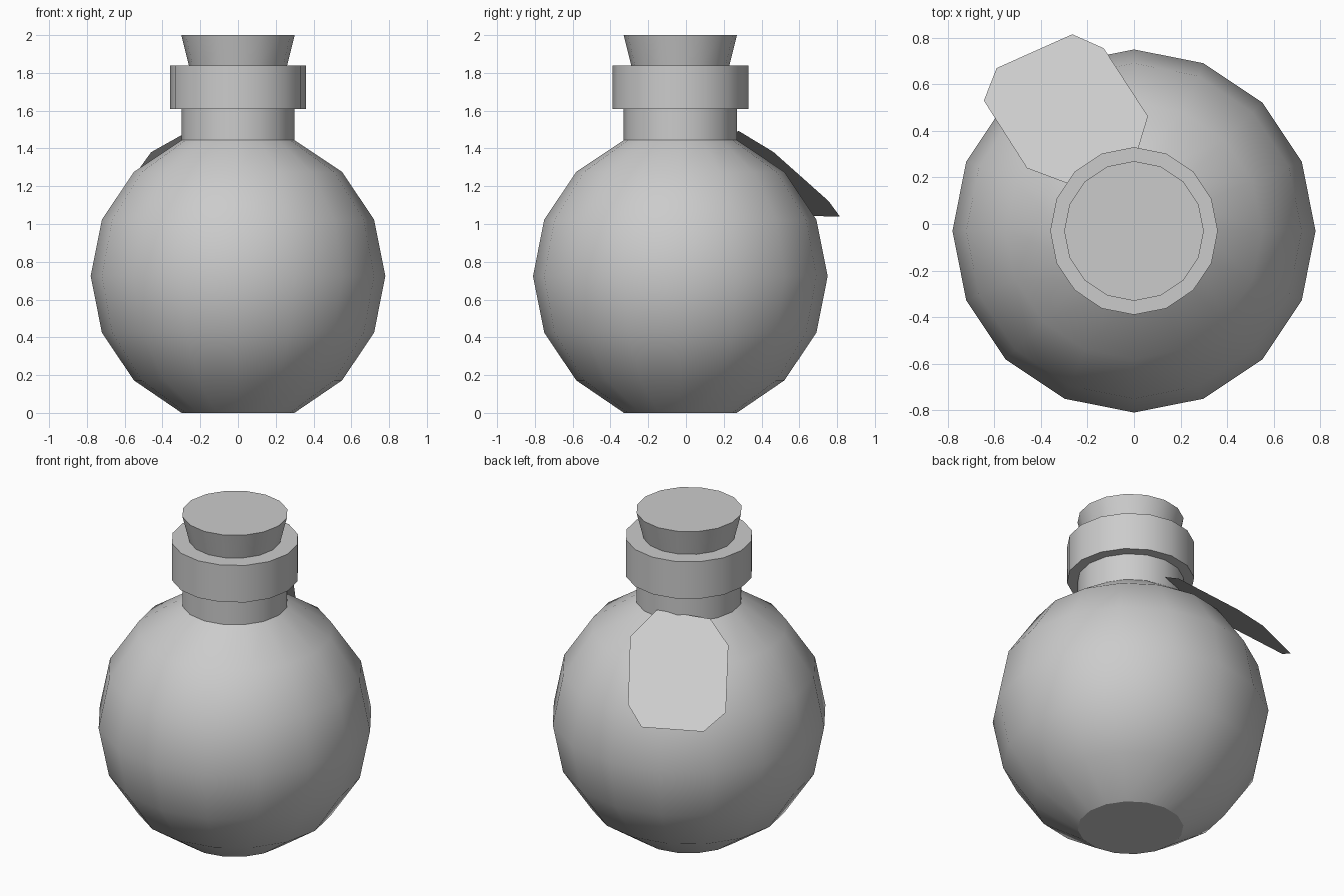
import bpy
import bmesh
import math

cube = bpy.data.objects.get("Cube")
if cube:
    bpy.data.objects.remove(cube)

AXIS_Y = -0.03
SIDES = 16

grey = bpy.data.materials.new("plain grey")
grey.use_nodes = True
grey.diffuse_color = (0.6, 0.6, 0.6, 1)
grey.node_tree.nodes["Principled BSDF"].inputs["Base Color"].default_value = grey.diffuse_color


def finish(name, bm):
    mesh = bpy.data.meshes.new(name)
    bm.to_mesh(mesh)
    bm.free()
    mesh.materials.append(grey)
    mesh.shade_smooth()
    mesh.set_sharp_from_angle(angle=math.radians(28))
    obj = bpy.data.objects.new(name, mesh)
    bpy.context.collection.objects.link(obj)
    return obj


def lathe(name, profile):
    """Turn a (radius, height) profile round the bottle axis and cap both ends."""
    bm = bmesh.new()
    rings = []
    for radius, z in profile:
        angles = [math.tau * i / SIDES for i in range(SIDES)]
        rings.append([bm.verts.new((radius * math.cos(a), radius * math.sin(a), z)) for a in angles])
    for low, high in zip(rings, rings[1:]):
        for i in range(SIDES):
            j = (i + 1) % SIDES
            bm.faces.new((low[i], low[j], high[j], high[i]))
    bm.faces.new(rings[0][::-1])
    bm.faces.new(rings[-1])
    obj = finish(name, bm)
    obj.location.y = AXIS_Y
    return obj


# Round flask body: a sphere cut flat at the base and the neck
R, MID = 0.78, 0.724
body = [(R * math.cos(math.radians(a)), MID + R * math.sin(math.radians(a)))
        for a in (-67.5, -45, -22.5, 0, 22.5, 45, 67.5)]
body[0] = (body[0][0], 0)
lathe("flask_body", body)

# Neck, lip and tapered stopper
lathe("neck", [(0.3, 1.44), (0.3, 1.63)])
lathe("lip", [(0.36, 1.61), (0.36, 1.84)])
lathe("stopper", [(0.255, 1.82), (0.3, 2.0)])

# Flat label with clipped corners, leaning on the back right shoulder
outline = [(-0.265, 0.815), (-0.59, 0.67), (-0.645, 0.53), (-0.46, 0.24),
           (-0.29, 0.176), (0.005, 0.28), (0.06, 0.463), (-0.13, 0.755)]
bm = bmesh.new()
bm.faces.new([bm.verts.new((x, y, 1.685 + 0.3 * x - 0.695 * y)) for x, y in outline])
finish("label", bm)
